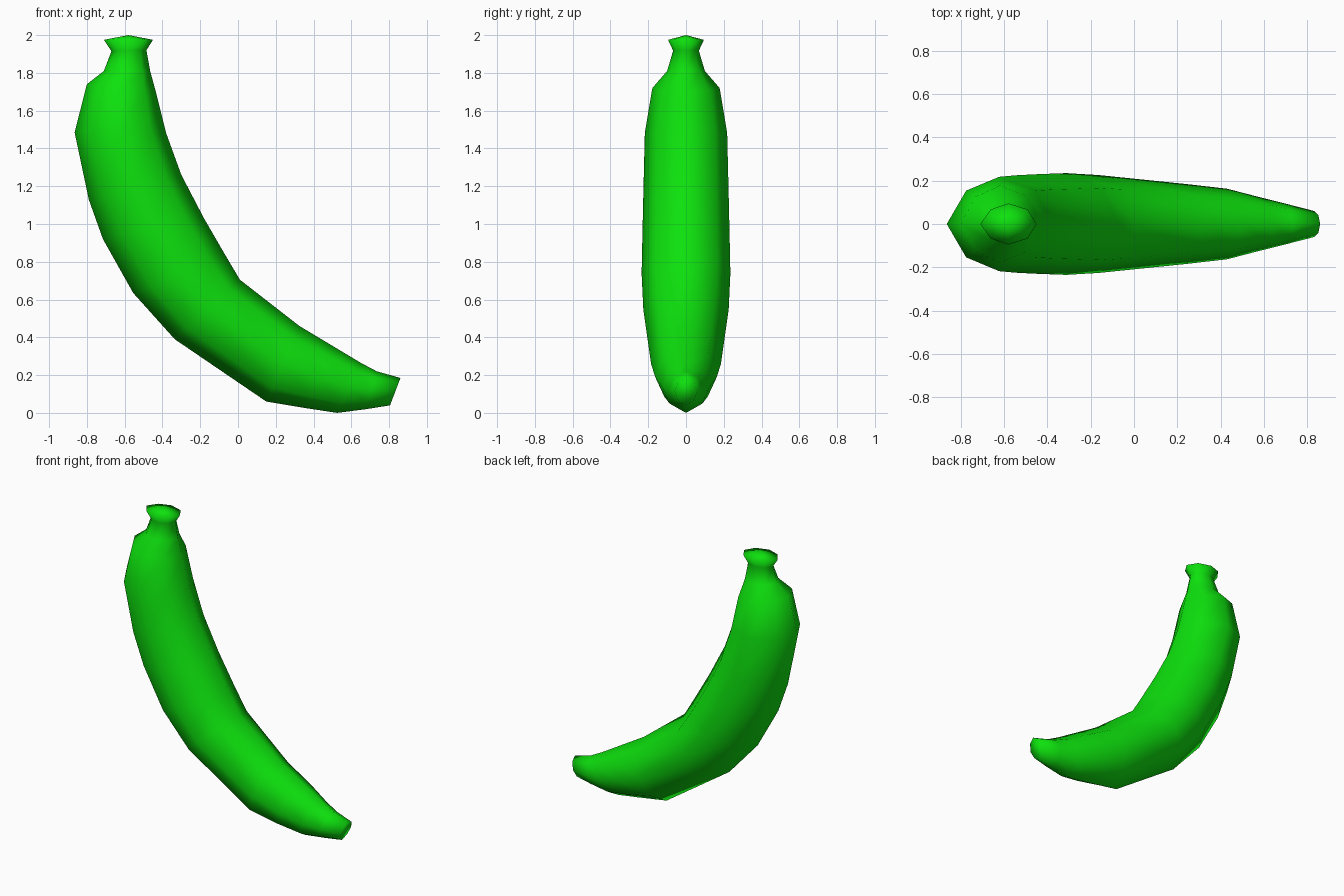
import bpy, bmesh
from math import sin, cos, pi

if "Cube" in bpy.data.objects:
    bpy.data.objects.remove(bpy.data.objects["Cube"])

SIDES = 8
# Cross-sections from stem to tip:
# outer curve (x, z), inner curve (x, z), half width in y
RINGS = [
    (-0.71, 1.975, -0.45, 1.975, 0.095),
    (-0.67, 1.915, -0.485, 1.92, 0.068),
    (-0.71, 1.81, -0.465, 1.81, 0.10),
    (-0.80, 1.74, -0.435, 1.70, 0.178),
    (-0.865, 1.485, -0.38, 1.48, 0.218),
    (-0.79, 1.13, -0.30, 1.26, 0.225),
    (-0.715, 0.92, -0.18, 1.03, 0.23),
    (-0.555, 0.635, -0.07, 0.84, 0.235),
    (-0.335, 0.39, 0.01, 0.705, 0.226),
    (0.15, 0.06, 0.325, 0.46, 0.185),
    (0.36, 0.025, 0.50, 0.355, 0.163),
    (0.525, 0.0, 0.65, 0.265, 0.122),
    (0.68, 0.02, 0.735, 0.22, 0.092),
    (0.805, 0.04, 0.86, 0.185, 0.06),
]


def ring_depth(a):
    """Octagon corner along the outer/inner axis, slightly pinched at 45 degrees."""
    c = cos(a)
    if abs(abs(c) - 0.707) < 0.01:
        return 0.63 if c > 0 else -0.68
    return c


# Skin: octagonal rings lofted along the curve
bm = bmesh.new()
loops = []
for ox, oz, ix, iz, w in RINGS:
    cx, cz = (ox + ix) / 2, (oz + iz) / 2
    ax, az = (ox - ix) / 2, (oz - iz) / 2
    loop = []
    for k in range(SIDES):
        a = 2 * pi * k / SIDES
        d = ring_depth(a)
        loop.append(bm.verts.new((cx + ax * d, w * sin(a), cz + az * d)))
    loops.append(loop)
for r, s in zip(loops, loops[1:]):
    for k in range(SIDES):
        j = (k + 1) % SIDES
        bm.faces.new((r[k], r[j], s[j], s[k]))

# Slightly domed stem top and flat tip
apex = bm.verts.new((-0.58, 0, 2.0))
for k in range(SIDES):
    bm.faces.new((apex, loops[0][(k + 1) % SIDES], loops[0][k]))
bm.faces.new(loops[-1])
bmesh.ops.recalc_face_normals(bm, faces=bm.faces)
for f in bm.faces:
    f.smooth = True

mesh = bpy.data.meshes.new("banana")
bm.to_mesh(mesh)
bm.free()
banana = bpy.data.objects.new("banana", mesh)
bpy.context.collection.objects.link(banana)

# Green peel
peel = bpy.data.materials.new("green_peel")
peel.diffuse_color = (0.004, 0.75, 0.004, 1)
peel.use_nodes = True
peel.node_tree.nodes["Principled BSDF"].inputs["Base Color"].default_value = peel.diffuse_color
mesh.materials.append(peel)
